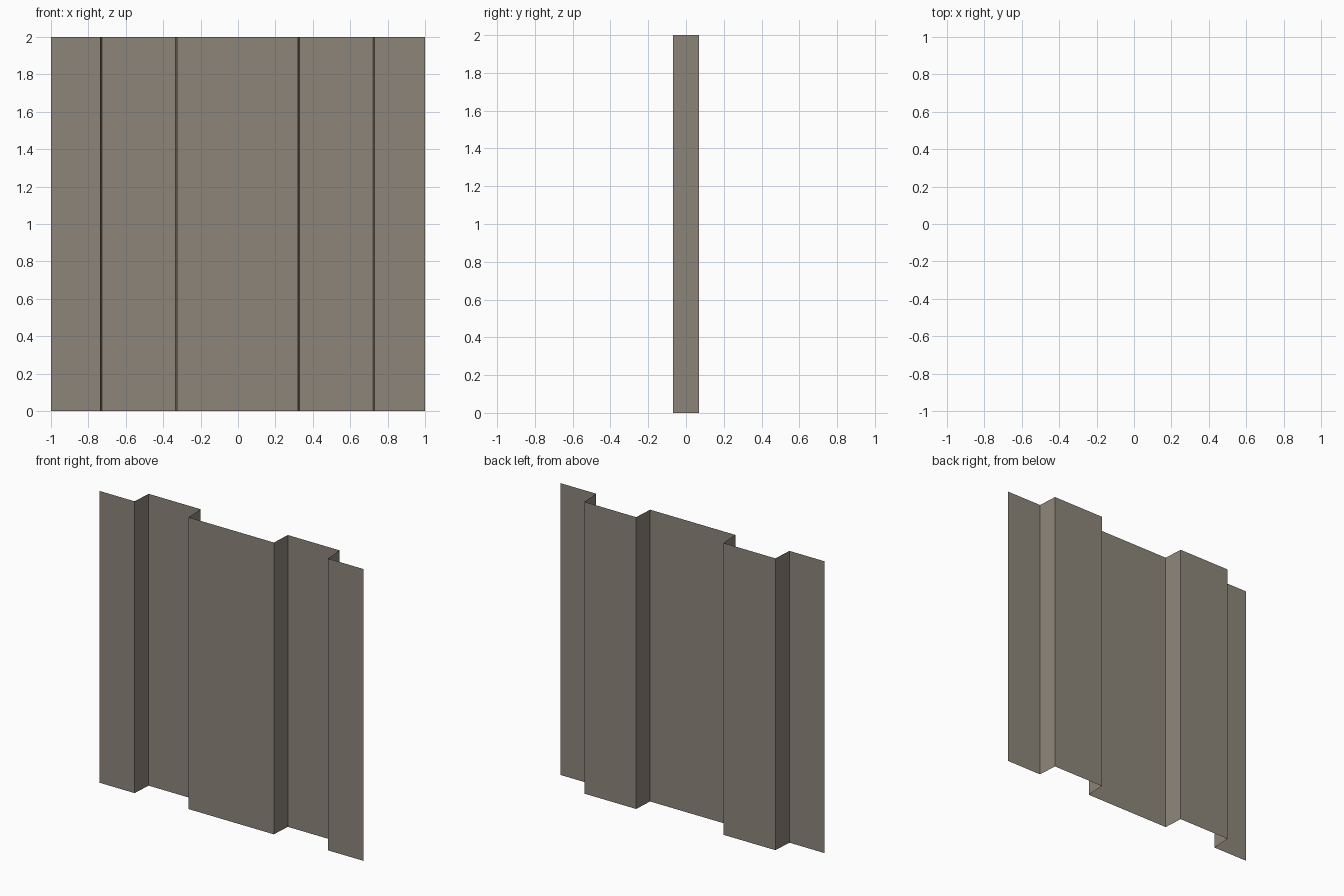
import bpy, bmesh

if "Cube" in bpy.data.objects:
    bpy.data.objects.remove(bpy.data.objects["Cube"])

HEIGHT = 2.0
DEPTH = 0.07

# Plan-view profile of the folded sheet (x, y), left to right
profile = [
    (-1.0, -DEPTH), (-0.735, -DEPTH),
    (-0.727, DEPTH), (-0.333, DEPTH),
    (-0.325, -DEPTH), (0.321, -DEPTH),
    (0.329, DEPTH), (0.722, DEPTH),
    (0.730, -DEPTH), (1.0, -DEPTH),
]

# Single sheet colour
mat = bpy.data.materials.new("weathered_grey_metal")
mat.diffuse_color = (0.27, 0.235, 0.195, 1.0)
mat.use_nodes = True
mat.node_tree.nodes["Principled BSDF"].inputs["Base Color"].default_value = mat.diffuse_color

# Corrugated sheet: profile extruded straight up
bm = bmesh.new()
verts = [bm.verts.new((x, y, 0)) for x, y in profile]
edges = [bm.edges.new(pair) for pair in zip(verts, verts[1:])]
result = bmesh.ops.extrude_edge_only(bm, edges=edges)
top = [g for g in result["geom"] if isinstance(g, bmesh.types.BMVert)]
bmesh.ops.translate(bm, verts=top, vec=(0, 0, HEIGHT))

# Make the sheet face the front (-y)
bm.normal_update()
if sum(f.normal.y * f.calc_area() for f in bm.faces) > 0:
    bmesh.ops.reverse_faces(bm, faces=bm.faces[:])

mesh = bpy.data.meshes.new("corrugated_sheet")
bm.to_mesh(mesh)
bm.free()
mesh.materials.append(mat)
sheet = bpy.data.objects.new("corrugated_sheet", mesh)
bpy.context.collection.objects.link(sheet)
